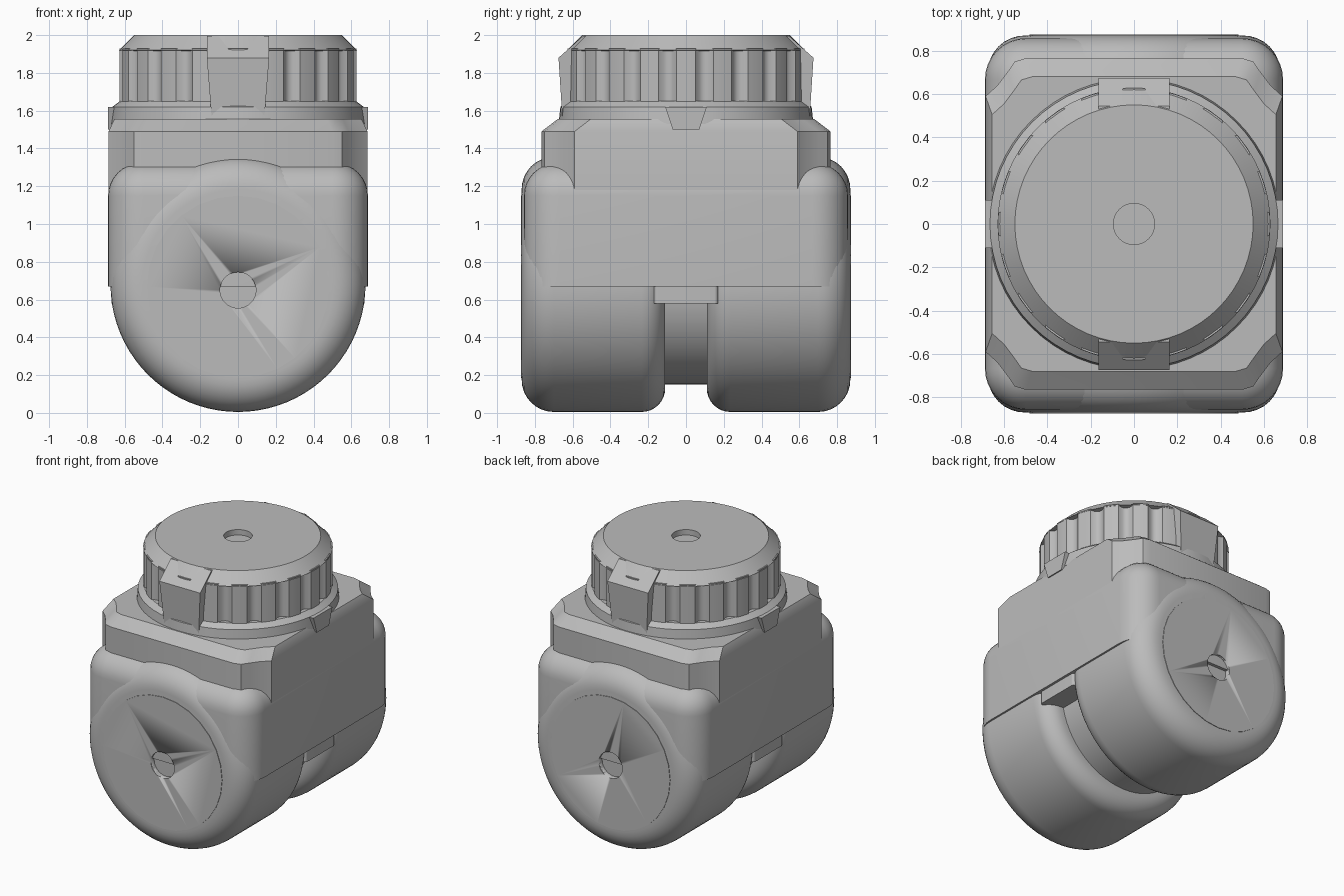
import bpy
import bmesh
import math
from mathutils import Matrix

cube = bpy.data.objects.get("Cube")
if cube:
    bpy.data.objects.remove(cube)

grey = bpy.data.materials.new("plain_grey")
grey.use_nodes = True
color = (0.5, 0.5, 0.5, 1)
grey.diffuse_color = color
grey.node_tree.nodes["Principled BSDF"].inputs["Base Color"].default_value = color


def finish(name, bm, angle=35):
    bmesh.ops.remove_doubles(bm, verts=bm.verts, dist=1e-5)
    bmesh.ops.recalc_face_normals(bm, faces=bm.faces)
    mesh = bpy.data.meshes.new(name)
    bm.to_mesh(mesh)
    bm.free()
    obj = bpy.data.objects.new(name, mesh)
    bpy.context.collection.objects.link(obj)
    mesh.materials.append(grey)
    bpy.ops.object.select_all(action='DESELECT')
    obj.select_set(True)
    bpy.context.view_layer.objects.active = obj
    bpy.ops.object.shade_smooth_by_angle(angle=math.radians(angle))
    return obj


def loft(name, sections, matrix=Matrix(), angle=35):
    """Join equal-length rings of points and cap both ends."""
    bm = bmesh.new()
    rings = [[bm.verts.new(matrix @ Matrix.Translation(p).translation) for p in s]
             for s in sections]
    for a, b in zip(rings, rings[1:]):
        for i in range(len(a)):
            j = (i + 1) % len(a)
            bm.faces.new((a[i], a[j], b[j], b[i]))
    bm.faces.new(rings[0])
    bm.faces.new(rings[-1])
    return finish(name, bm, angle)


def circle(r, z, n=64):
    radius = r if callable(r) else lambda t: r
    angles = [2 * math.pi * i / n for i in range(n)]
    return [(radius(t) * math.cos(t), radius(t) * math.sin(t), z) for t in angles]


def revolve(name, profile, matrix=Matrix(), n=64):
    return loft(name, [circle(r, z, n) for r, z in profile], matrix)


def rounded_rect(hx, hy, r, z, steps=8):
    pts = []
    for k, (sx, sy) in enumerate(((1, 1), (-1, 1), (-1, -1), (1, -1))):
        for i in range(steps + 1):
            t = (k + i / steps) * math.pi / 2
            pts.append((sx * (hx - r) + r * math.cos(t),
                        sy * (hy - r) + r * math.sin(t), z))
    return pts


def axis_y(side, z):
    """Turn a z-axis shape so that it points along side * y."""
    return Matrix.Translation((0, 0, z)) @ Matrix.Rotation(-side * math.pi / 2, 4, 'X')


# Main body with rounded corners and shoulders
shoulder = 0.17
sections = [rounded_rect(0.688, 0.858, 0.19, 0.67)]
for i in range(9):
    t = i / 8 * math.pi / 2
    d = shoulder * (1 - math.cos(t))
    sections.append(rounded_rect(0.688 - d, 0.858 - d, 0.19 - d,
                                 1.15 + shoulder * math.sin(t)))
loft("main_body", sections)

# Upper block with clipped corners and a chamfered rim
def block_outline(dx, dy, z):
    quarter = [(0.685, 0.59), (0.63, 0.64), (0.585, 0.7), (0.55, 0.75), (0.5, 0.765)]
    quarter = [(x - dx, y - dy) for x, y in quarter]
    half = quarter + [(-x, y) for x, y in reversed(quarter)]
    return [(x, y, z) for x, y in half] + [(-x, -y, z) for x, y in half]


loft("upper_block", [block_outline(0, 0, 1.0), block_outline(0, 0, 1.49),
                     block_outline(0.03, 0.085, 1.555)], angle=30)

# Slot ceiling and the hub between the two lobes
loft("slot_ceiling", [rounded_rect(0.67, 0.17, 0.02, z) for z in (0.58, 0.72)])
revolve("slot_hub", [(0.53, -0.2), (0.53, 0.2)], axis_y(1, 0.68))


# Round lobes, each with a flat cover and a center hole
def arc(cr, cy, radius, start, end, steps=8):
    out = []
    for i in range(steps + 1):
        t = math.radians(start + (end - start) * i / steps)
        out.append((cr + radius * math.cos(t), cy + radius * math.sin(t)))
    return out


lobe_profile = arc(0.55, 0.235, 0.125, -90, 0) + arc(0.505, 0.7, 0.17, 0, 90)
for side, label in ((-1, "front"), (1, "back")):
    lobe = revolve(label + "_lobe", lobe_profile, axis_y(side, 0.68), 80)
    cover = revolve(label + "_cover", [(0.482, 0.8), (0.482, 0.874)],
                    axis_y(side, 0.668), 28)
    cutter = revolve("hole_cutter", [(0.095, 0.835), (0.095, 1)],
                     axis_y(side, 0.65), 40)
    cutter.hide_render = True
    for obj in (lobe, cover):
        mod = obj.modifiers.new("hole", 'BOOLEAN')
        mod.operation = 'DIFFERENCE'
        mod.object = cutter
        mod.solver = 'EXACT'
        bpy.context.view_layer.objects.active = obj
        bpy.ops.object.modifier_apply(modifier=mod.name)
    bpy.data.objects.remove(cutter)

# Collar under the knob
revolve("knob_collar", [(0.675, 1.53), (0.665, 1.62), (0.625, 1.65)])

# Fluted knob grip
def flutes(t):
    return 0.628 - 0.035 * max(0, math.cos(20 * t + math.pi)) ** 0.7


loft("knob_grip", [circle(flutes, 1.6, 160), circle(flutes, 1.93, 160)])

# Knob cap with chamfer and center hole
revolve("knob_cap", [(0.55, 1.91), (0.63, 1.92), (0.55, 2), (0.095, 2), (0.095, 1.96)])

# Grip tabs on the front and back of the knob
tab_profile = [(0.5, 1.57), (0.655, 1.57), (0.675, 1.88), (0.545, 1.995), (0.5, 1.995)]
for side, label in ((-1, "front"), (1, "back")):
    ends = [[(x * (0.85 if z < 1.6 else 1), side * y, z) for y, z in tab_profile]
            for x in (-0.165, 0.165)]
    loft(label + "_knob_tab", ends, angle=20)

# Small latches under the collar on both sides
for side, label in ((1, "left"), (-1, "right")):
    loft(label + "_latch", [[(side * x, y, z) for x, y in
                             ((0.6, -w), (0.689, -w), (0.689, w), (0.6, w))]
                            for w, z in ((0.07, 1.5), (0.11, 1.62))], angle=20)
